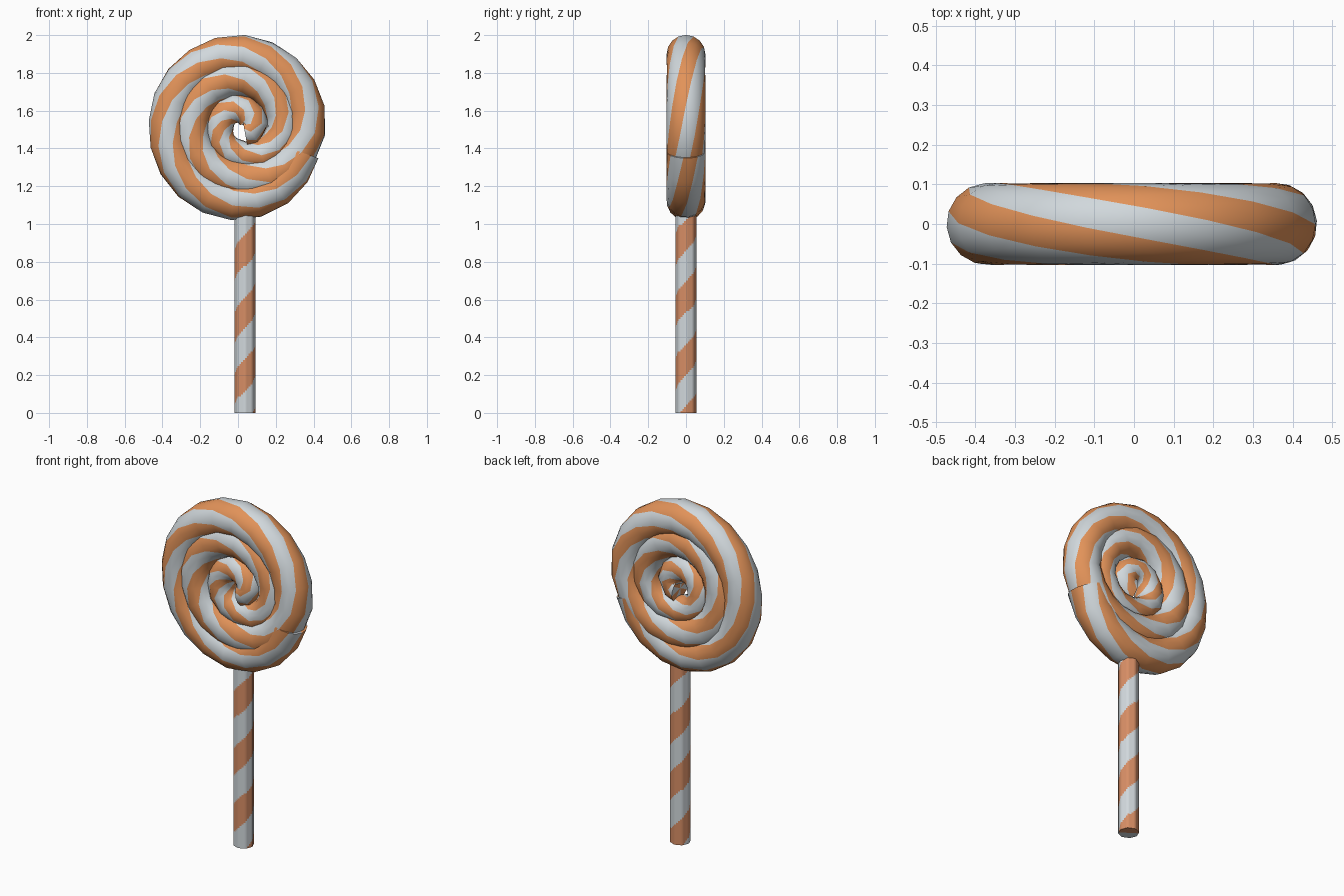
import bpy, bmesh
from math import sin, cos, pi, radians, degrees, atan2, hypot
from mathutils import Vector

if "Cube" in bpy.data.objects:
    bpy.data.objects.remove(bpy.data.objects["Cube"])


def material(name, rgb):
    m = bpy.data.materials.new(name)
    m.use_nodes = True
    m.diffuse_color = (*rgb, 1)
    bsdf = m.node_tree.nodes["Principled BSDF"]
    bsdf.inputs["Base Color"].default_value = (*rgb, 1)
    bsdf.inputs["Roughness"].default_value = 0.6
    return m


white = material("sugar white", (0.64, 0.69, 0.72))
orange = material("candy orange", (0.76, 0.29, 0.10))
stick_orange = material("stick orange", (0.68, 0.27, 0.13))


def sweep(name, rings, mats, is_coloured):
    """Skin a list of point rings, cap the ends, colour faces by a rule."""
    bm = bmesh.new()
    rows = [[bm.verts.new(p) for p in ring] for ring in rings]
    n = len(rows[0])
    for i in range(len(rows) - 1):
        for j in range(n):
            k = (j + 1) % n
            f = bm.faces.new((rows[i][j], rows[i][k], rows[i + 1][k], rows[i + 1][j]))
            f.material_index = int(is_coloured(j, f.calc_center_median()))
    # end caps as fans, carrying the stripes to the middle
    for row in (rows[0], rows[-1]):
        mid = sum((v.co for v in row), Vector()) / n
        hub = bm.verts.new(mid)
        for j in range(n):
            a, b = row[j], row[(j + 1) % n]
            f = bm.faces.new((a, b, hub))
            f.material_index = int(is_coloured(j, (a.co + b.co) / 2))
    bmesh.ops.recalc_face_normals(bm, faces=bm.faces)
    mesh = bpy.data.meshes.new(name)
    bm.to_mesh(mesh)
    bm.free()
    ob = bpy.data.objects.new(name, mesh)
    bpy.context.collection.objects.link(ob)
    for m in mats:
        mesh.materials.append(m)
    bpy.ops.object.select_all(action="DESELECT")
    ob.select_set(True)
    bpy.context.view_layer.objects.active = ob
    bpy.ops.object.shade_smooth_by_angle(angle=radians(50))
    return ob


# Candy coil: path radius against the angle wound inward from the outer end
CENTRE_Z = 1.515
END_ANGLE = -22
KEYS = [(0, .355), (40, .385), (68, .395), (158, .37), (248, .385), (338, .365),
        (380, .325), (428, .27), (518, .25), (608, .265), (698, .245), (740, .205),
        (788, .145), (878, .10), (968, .10), (1058, .085), (1100, .05)]


def coil_radius(a):
    for (a0, r0), (a1, r1) in zip(KEYS, KEYS[1:]):
        if a <= a1:
            return r0 + (r1 - r0) * (a - a0) / (a1 - a0)
    return KEYS[-1][1]


def coil_point(a):
    t = radians(END_ANGLE - a)
    r = coil_radius(a)
    return Vector((r * cos(t), 0, CENTRE_Z + r * sin(t)))


SIDES = 16
angles, a = [], 0
while a < 1100:
    angles.append(a)
    a += 18 if a < 380 else 22 if a < 740 else 30
angles.append(1100)

coil_rings = []
for a in angles:
    p = coil_point(a)
    tangent = (coil_point(min(a + 8, 1100)) - coil_point(max(a - 8, 0))).normalized()
    outward = Vector((-tangent.z, 0, tangent.x))
    tube = 0.103 if a < 600 else max(0.078, 0.103 - 0.00015 * (a - 600))
    # the section turns with the coil so the stripes follow its edges
    twist = radians(31 + 0.95 * (END_ANGLE - a - 90))
    ring = []
    for j in range(SIDES):
        phi = twist + 2 * pi * j / SIDES
        ring.append(p + tube * (outward * cos(phi) + Vector((0, sin(phi), 0))))
    coil_rings.append(ring)

sweep("candy_coil", coil_rings, (white, orange), lambda j, c: j % 4 in (3, 0))

# Striped stick: eight flat sides, finely divided so one helix band can wrap it
STICK_X, STICK_R, PERIOD = 0.037, 0.056, 0.33
SPLIT = 4


def stick_section(z):
    corners = [Vector((STICK_X + STICK_R * cos(pi / 4 * k), STICK_R * sin(pi / 4 * k), z))
               for k in range(8)]
    return [corners[k].lerp(corners[(k + 1) % 8], s / SPLIT)
            for k in range(8) for s in range(SPLIT)]


def stick_band(j, c):
    turn = atan2(c.y, c.x - STICK_X) / (2 * pi)
    phase = (c.z - 0.2) / PERIOD - (turn + 0.25)
    return abs(phase - round(phase)) < 0.25


ROWS = 100
sweep("stick", [stick_section(1.08 * i / ROWS) for i in range(ROWS + 1)],
      (white, stick_orange), stick_band)
